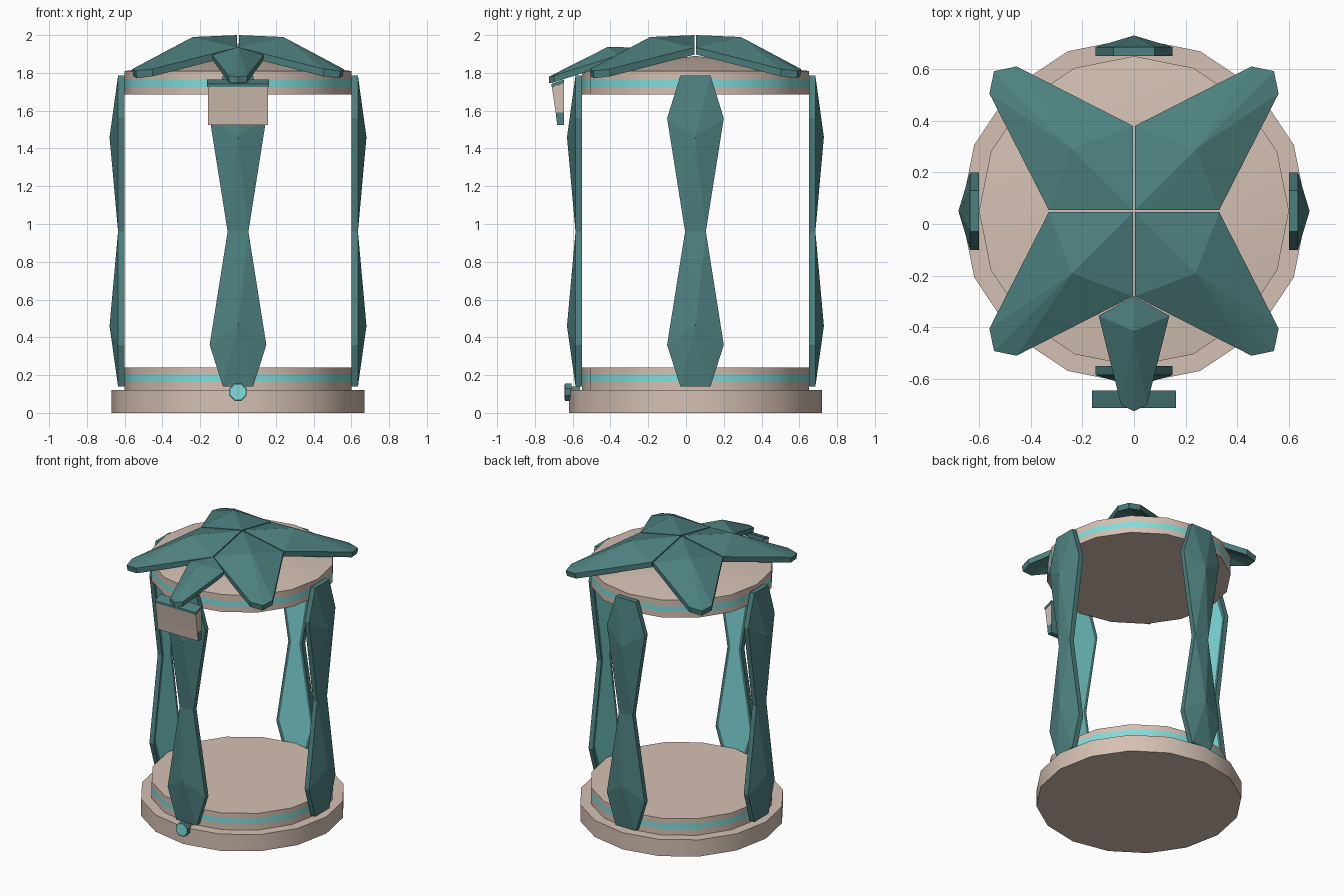
import bpy, bmesh, math
from mathutils import Matrix, Vector

if "Cube" in bpy.data.objects:
    bpy.data.objects.remove(bpy.data.objects["Cube"])

CY = 0.05  # the round parts are centred here on y


def material(name, rgb):
    m = bpy.data.materials.new(name)
    m.diffuse_color = (*rgb, 1)
    m.use_nodes = True
    m.node_tree.nodes["Principled BSDF"].inputs["Base Color"].default_value = m.diffuse_color
    return m


STONE = material("warm stone", (0.66, 0.53, 0.45))
TEAL = material("dark teal", (0.075, 0.22, 0.215))
CYAN = material("pale cyan", (0.22, 0.72, 0.72))


def make(name, verts, faces, mats, indices=None, smooth=False):
    me = bpy.data.meshes.new(name)
    me.from_pydata(verts, [], faces)
    for m in mats:
        me.materials.append(m)
    if indices:
        for p, i in zip(me.polygons, indices):
            p.material_index = i
    bm = bmesh.new()
    bm.from_mesh(me)
    bmesh.ops.recalc_face_normals(bm, faces=bm.faces)
    bm.to_mesh(me)
    bm.free()
    ob = bpy.data.objects.new(name, me)
    bpy.context.collection.objects.link(ob)
    if smooth:
        bpy.ops.object.select_all(action='DESELECT')
        ob.select_set(True)
        bpy.context.view_layer.objects.active = ob
        bpy.ops.object.shade_smooth_by_angle(angle=math.radians(30))
    return ob


def lathe(name, profile, mats, cyan_rings=(), apex=None, n=16):
    """Spin (radius, z) points; close the bottom flat, the top flat or to an apex."""
    verts = [(r * math.cos(2 * math.pi * k / n), CY + r * math.sin(2 * math.pi * k / n), z)
             for r, z in profile for k in range(n)]
    faces, idx = [tuple(range(n))], [0]
    for ring in range(len(profile) - 1):
        a, b = ring * n, ring * n + n
        for k in range(n):
            j = (k + 1) % n
            faces.append((a + k, a + j, b + j, b + k))
            idx.append(1 if ring in cyan_rings else 0)
    top = (len(profile) - 1) * n
    if apex is None:
        faces.append(tuple(range(top, top + n)))
        idx.append(0)
    else:
        verts.append((0, CY, apex))
        for k in range(n):
            faces.append((top + k, top + (k + 1) % n, len(verts) - 1))
            idx.append(0)
    return make(name, verts, faces, mats, idx, True)


def prism(name, outline, half, mats, indices=None):
    """Extrude a (y, z) outline along x."""
    n = len(outline)
    verts = [(s * half, y, z) for s in (-1, 1) for y, z in outline]
    faces = [tuple(range(n)), tuple(range(n, 2 * n))]
    faces += [(k, (k + 1) % n, n + (k + 1) % n, n + k) for k in range(n)]
    return make(name, verts, faces, mats, indices)


# Round base and cap with cyan stripes
lathe("base", [(0.67, 0), (0.67, 0.12), (0.6, 0.12), (0.6, 0.165), (0.6, 0.203), (0.6, 0.24)],
      [STONE, CYAN], {3})
lathe("cap", [(0.6, 1.685), (0.6, 1.725), (0.6, 1.765), (0.6, 1.81)], [STONE, CYAN], {1}, 1.89)

# Waisted posts: slab with a faceted ridge outside and a cyan panel inside
LEVELS = [(0.14, 0.08), (0.36, 0.15), (0.96, 0.055), (1.56, 0.15), (1.785, 0.08)]


def post(name, angle):
    outline = [(w, z) for z, w in LEVELS] + [(-w, z) for z, w in reversed(LEVELS)]
    panel = [(math.copysign(abs(x) - 0.022, x), 0.96 + (z - 0.96) * 0.97) for x, z in outline]
    v = [(x, -0.6, z) for x, z in outline]
    v += [(x, -0.635, z) for x, z in outline]
    v += [(x, -0.6, z) for x, z in panel]
    v += [(0, -0.68, 0.46), (0, -0.68, 1.46)]
    f, idx = [], []
    for k in range(10):
        j = (k + 1) % 10
        f += [(k, j, 10 + j, 10 + k), (k, j, 20 + j, 20 + k)]
    # outer facets around the two ridge points
    low, high = [10, 11, 12, 17, 18, 19], [12, 13, 14, 15, 16, 17]
    for ring, tip in ((low, 30), (high, 31)):
        f += [(ring[k], ring[(k + 1) % 6], tip) for k in range(6)]
    idx = [0] * len(f)
    for k in range(4):
        f.append((20 + k, 21 + k, 28 - k, 29 - k))
        idx.append(1)
    rot = Matrix.Translation((0, CY, 0)) @ Matrix.Rotation(angle, 4, 'Z')
    make(name, [rot @ Vector(p) for p in v], f, [TEAL, CYAN], idx)


for i, side in enumerate(("front", "right", "back", "left")):
    post(side + "_post", i * math.pi / 2)

# Four-pointed roof, one folded arm per quadrant
G = 0.004
ARM = [(G, G, 2.0), (0.33, G, 1.935), (0.56, 0.455, 1.82), (0.542, 0.542, 1.81),
       (0.455, 0.56, 1.82), (G, 0.33, 1.935), (0.24, 0.24, 1.99)]
for i in range(4):
    rot = Matrix.Translation((0, CY, 0)) @ Matrix.Rotation(i * math.pi / 2, 4, 'Z')
    v = [rot @ Vector(p) for p in ARM]
    v += [rot @ Vector((x * 0.99, y * 0.99, z - (0.06 if k == 0 else 0.038)))
          for k, (x, y, z) in enumerate(ARM)]
    f = [(k, (k + 1) % 6, 6) for k in range(6)]
    f += [(7 + k, 7 + (k + 1) % 6, 13) for k in range(6)]
    f += [(k, (k + 1) % 6, 7 + (k + 1) % 6, 7 + k) for k in range(6)]
    make("roof_arm_%d" % (i + 1), v, f, [TEAL])

# Tapered beak over the front
BEAK = [(0, -0.28, 1.935), (-0.137, -0.355, 1.895), (-0.05, -0.70, 1.785), (0, -0.725, 1.78),
        (0.05, -0.70, 1.785), (0.137, -0.355, 1.895), (0, -0.415, 1.937)]
v = BEAK + [(x * 0.95, y, z - 0.035) for x, y, z in BEAK]
f = [(k, (k + 1) % 6, 6) for k in range(6)]
f += [(7 + k, 7 + (k + 1) % 6, 13) for k in range(6)]
f += [(k, (k + 1) % 6, 7 + (k + 1) % 6, 7 + k) for k in range(6)]
make("beak", v, f, [TEAL])

# Hanging sign: teal header and backing, stone panel
prism("sign_header", [(-0.712, 1.725), (-0.645, 1.745), (-0.645, 1.765), (-0.712, 1.742)],
      0.163, [TEAL])
prism("sign_panel", [(-0.71, 1.725), (-0.69, 1.59), (-0.645, 1.59), (-0.645, 1.745)],
      0.16, [STONE, TEAL], [0, 0, 0, 1, 1, 1])
prism("sign_foot", [(-0.69, 1.59), (-0.682, 1.525), (-0.645, 1.525), (-0.645, 1.59)],
      0.16, [TEAL, STONE], [0, 0, 1, 0, 0, 0])

# Eight-sided knob with a cyan face, on the front of the base
rings = [(0.032, -0.56), (0.032, -0.605), (0.05, -0.605), (0.05, -0.64), (0.042, -0.642)]
A = [math.pi / 8 + k * math.pi / 4 for k in range(8)]
v = [(r * math.cos(a), y, 0.11 + r * math.sin(a)) for r, y in rings for a in A]
f = [tuple(range(8)), tuple(range(32, 40))]
f += [(8 * r + k, 8 * r + (k + 1) % 8, 8 * r + 8 + (k + 1) % 8, 8 * r + 8 + k)
      for r in range(4) for k in range(8)]
make("knob", v, f, [TEAL, CYAN], [0, 1] + [0] * 32)
